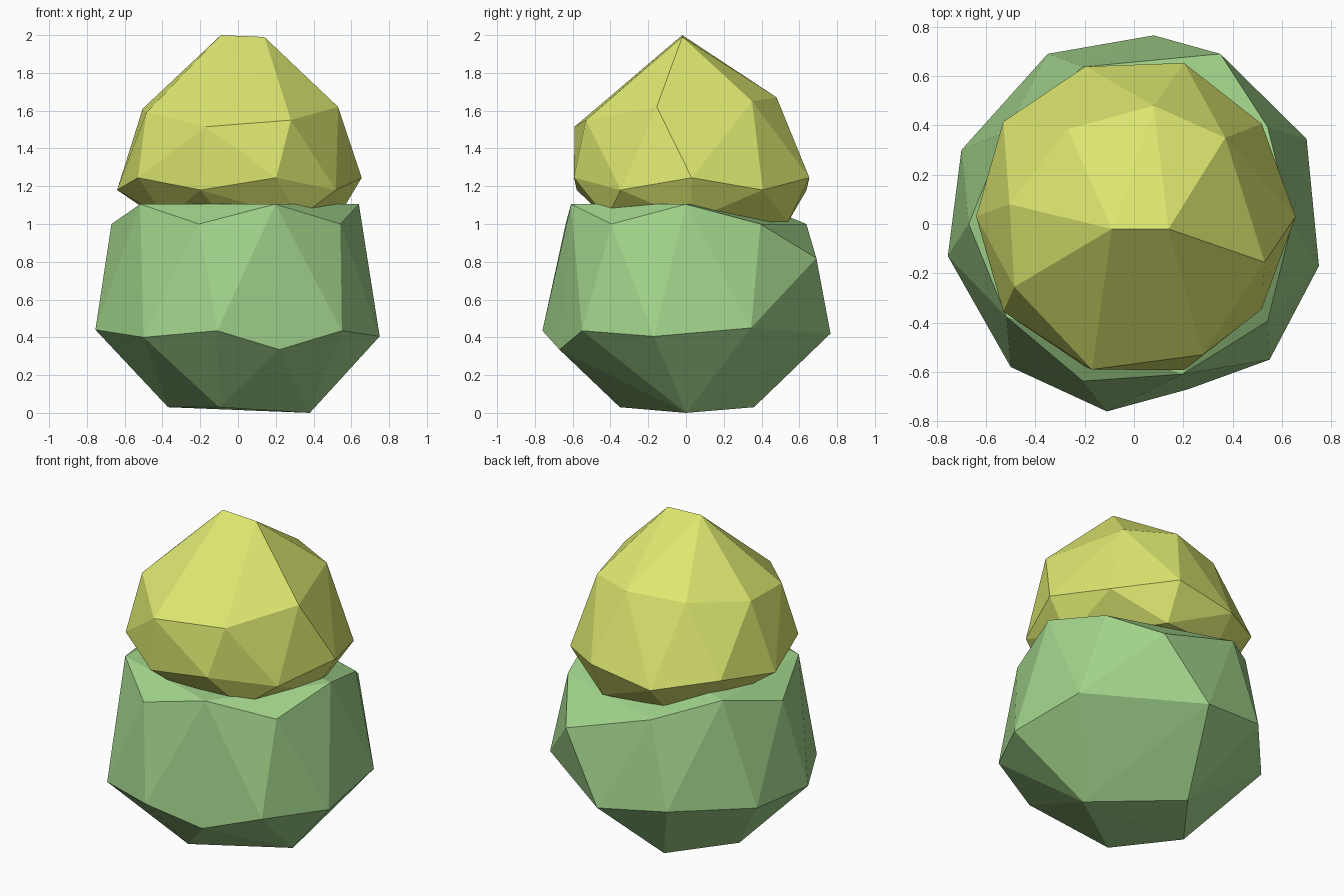
import bpy, bmesh
from math import cos, sin, pi

if "Cube" in bpy.data.objects:
    bpy.data.objects.remove(bpy.data.objects["Cube"])


def ring(radii, heights, dy=0.0):
    """Ten-sided ring whose corners alternate in radius and height."""
    return [(radii[i % 2] * cos(i * pi / 5), radii[i % 2] * sin(i * pi / 5) + dy,
             heights[i % 2]) for i in range(10)]


def faceted(name, points, color):
    """Flat-faced low-poly lump wrapped around rings of corner points."""
    bm = bmesh.new()
    for p in points:
        bm.verts.new(p)
    res = bmesh.ops.convex_hull(bm, input=bm.verts)
    loose = {v for v in res["geom_interior"] + res["geom_unused"]
             if isinstance(v, bmesh.types.BMVert)}
    bmesh.ops.delete(bm, geom=list(loose), context='VERTS')
    bmesh.ops.recalc_face_normals(bm, faces=bm.faces)
    mesh = bpy.data.meshes.new(name)
    bm.to_mesh(mesh)
    bm.free()
    mat = bpy.data.materials.new(name)
    mat.diffuse_color = (*color, 1)
    mat.use_nodes = True
    mat.node_tree.nodes["Principled BSDF"].inputs["Base Color"].default_value = mat.diffuse_color
    mesh.materials.append(mat)
    obj = bpy.data.objects.new(name, mesh)
    bpy.context.collection.objects.link(obj)
    return obj


# Lower foliage: small foot, irregular wide belly, regular shoulder
foot = [(.38, 0, 0), (-.10, .36, .03), (-.37, 0, .03), (-.10, -.35, .03)]
belly = [(.75, -.17, .405), (.70, .345, .45), (.35, .69, .82), (.08, .765, .42),
         (-.35, .69, .48), (-.70, .30, .45), (-.755, -.13, .44), (-.50, -.58, .40),
         (-.11, -.76, .435), (.22, -.67, .335), (.55, -.55, .435)]
shoulder = ring((.64, .67), (1.105, 1.0))
del shoulder[2]  # the back right corner is collapsed
faceted("lower_foliage", foot + belly + shoulder, (.36, .66, .26))

# Upper foliage: tucked underside, regular brim, irregular crown, short ridge
under = [(.52, .03, 1.02), (.20, .54, 1.01), (-.20, .50, 1.03), (-.42, .15, 1.03),
         (-.38, -.22, 1.03), (-.08, -.42, 1.03), (.32, -.42, 1.03)]
brim = ring((.655, .64), (1.245, 1.18), .03)
crown = [(.53, -.155, 1.62), (.37, .35, 1.65), (.08, .48, 1.67), (-.27, .385, 1.65),
         (-.505, .08, 1.61), (-.485, -.255, 1.59), (-.17, -.59, 1.515), (.28, -.53, 1.55)]
ridge = [(-.09, -.02, 2.0), (.14, -.02, 1.99)]
faceted("upper_foliage", under + brim + crown + ridge, (.72, .80, .16))
